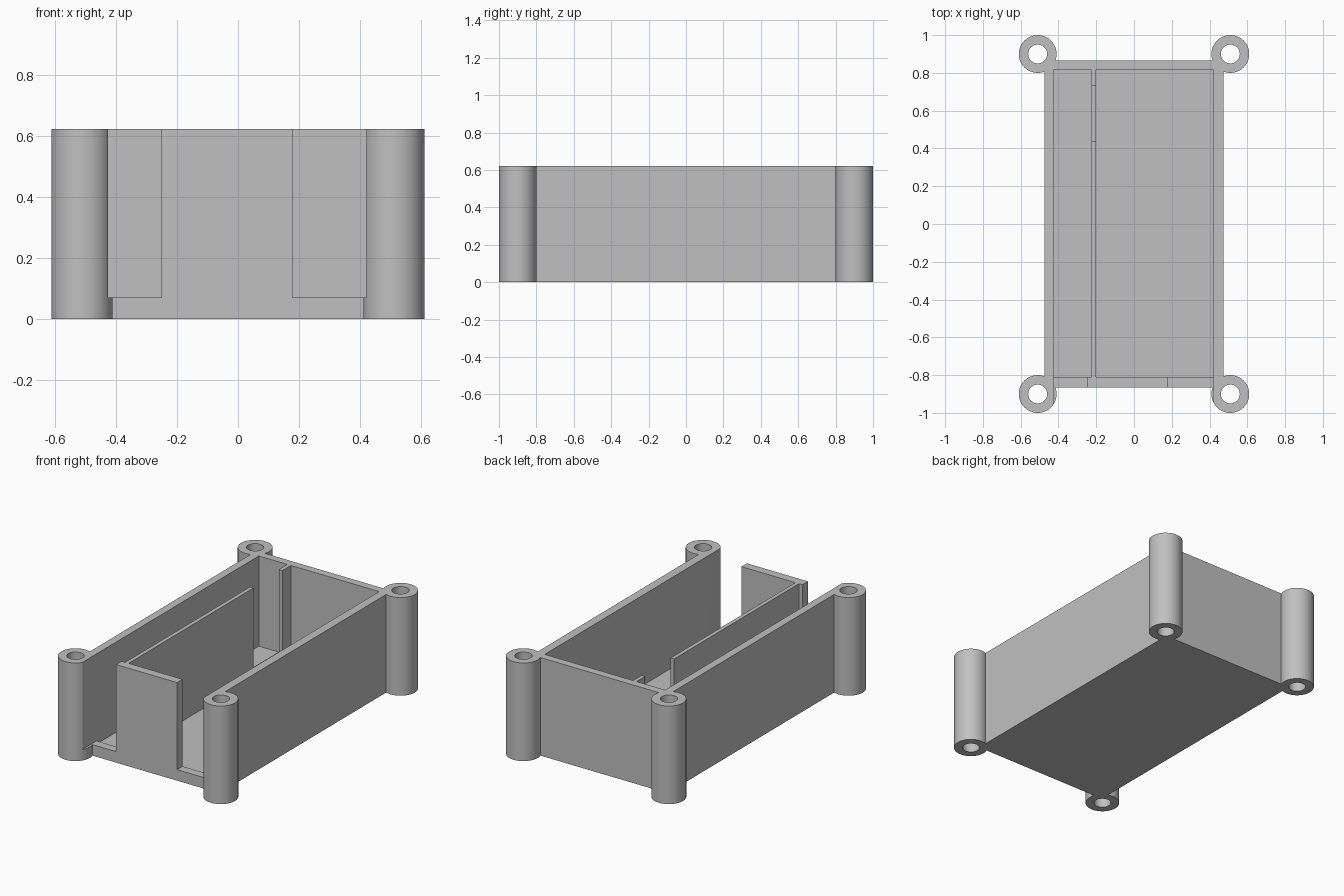
import bpy
import math

cube = bpy.data.objects.get("Cube")
if cube:
    bpy.data.objects.remove(cube, do_unlink=True)

HEIGHT = 0.622
FLOOR = 0.05
SILL = 0.07
TOP = 1.0  # cutters rise past the rim

grey = bpy.data.materials.new("plain grey")
grey.use_nodes = True
colour = (0.53, 0.53, 0.53, 1)
grey.diffuse_color = colour
grey.node_tree.nodes["Principled BSDF"].inputs["Base Color"].default_value = colour


def box(name, x, y, z):
    """Box from its (min, max) range on each axis."""
    bpy.ops.mesh.primitive_cube_add(size=1)
    ob = bpy.context.object
    ob.name = name
    ob.location = [(a + b) / 2 for a, b in (x, y, z)]
    ob.scale = [b - a for a, b in (x, y, z)]
    bpy.ops.object.transform_apply(location=True, rotation=False, scale=True)
    ob.data.materials.append(grey)
    return ob


def cylinder(name, x, y, radius, z):
    bpy.ops.mesh.primitive_cylinder_add(
        vertices=64, radius=radius, depth=z[1] - z[0], location=(x, y, sum(z) / 2))
    ob = bpy.context.object
    ob.name = name
    ob.data.materials.append(grey)
    return ob


def combine(target, tool, operation):
    """Apply a boolean and discard the tool object."""
    tool.hide_render = True
    mod = target.modifiers.new(operation.lower(), "BOOLEAN")
    mod.operation = operation
    mod.solver = "EXACT"
    mod.object = tool
    bpy.ops.object.select_all(action="DESELECT")
    bpy.context.view_layer.objects.active = target
    target.select_set(True)
    bpy.ops.object.modifier_apply(modifier=mod.name)
    bpy.data.objects.remove(tool, do_unlink=True)


# Hollow tray
tray = box("enclosure_tray", (-0.475, 0.475), (-0.865, 0.865), (0, HEIGHT))
combine(tray, box("cavity", (-0.425, 0.42), (-0.81, 0.815), (FLOOR, TOP)), "DIFFERENCE")

# Corner screw posts
corners = [(sx * 0.51, sy * 0.90) for sx in (-1, 1) for sy in (-1, 1)]
for x, y in corners:
    combine(tray, cylinder("post", x, y, 0.10, (0, HEIGHT)), "UNION")
for x, y in corners:
    combine(tray, cylinder("screw_hole", x, y, 0.05, (-0.1, TOP)), "DIFFERENCE")

# Two front openings that also trim the posts, leaving a low sill
for x in ((-0.425, -0.25), (0.178, 0.42)):
    combine(tray, box("front_opening", x, (-1.1, -0.80), (SILL, TOP)), "DIFFERENCE")

# Lengthwise divider with a cable gap near the back
divider = box("divider", (-0.225, -0.20), (-0.83, 0.83), (0.02, HEIGHT))
combine(divider, box("cable_gap", (-0.3, -0.1), (0.44, 0.73), (0.10, TOP)), "DIFFERENCE")
combine(tray, divider, "UNION")

# Round posts smooth, box edges sharp
bpy.ops.object.select_all(action="DESELECT")
tray.select_set(True)
bpy.context.view_layer.objects.active = tray
bpy.ops.object.shade_smooth_by_angle(angle=math.radians(30))
